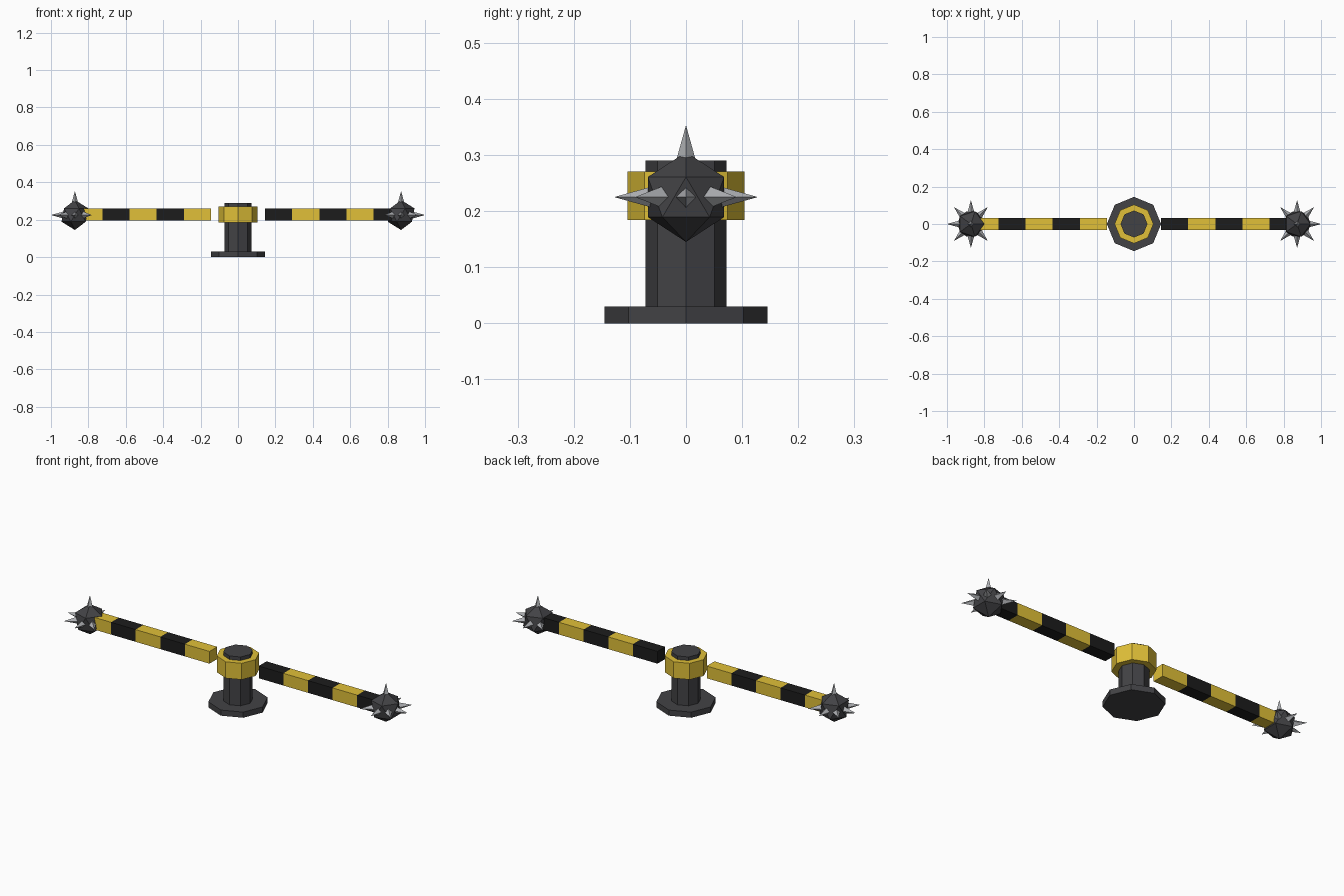
import bpy, bmesh, math
from mathutils import Matrix, Vector

if "Cube" in bpy.data.objects:
    bpy.data.objects.remove(bpy.data.objects["Cube"])


def material(name, rgb):
    m = bpy.data.materials.new(name)
    m.diffuse_color = (*rgb, 1)
    m.use_nodes = True
    m.node_tree.nodes["Principled BSDF"].inputs["Base Color"].default_value = m.diffuse_color
    return m


DARK = material("dark_metal", (0.055, 0.055, 0.06))
BLACK = material("black_paint", (0.012, 0.012, 0.012))
YELLOW = material("yellow_paint", (0.75, 0.53, 0.04))
STEEL = material("steel", (0.42, 0.43, 0.45))


def finish(name, bm, *mats):
    me = bpy.data.meshes.new(name)
    bm.to_mesh(me)
    bm.free()
    for m in mats:
        me.materials.append(m)
    ob = bpy.data.objects.new(name, me)
    bpy.context.collection.objects.link(ob)
    return ob


def octagon(name, r, z0, z1, mat):
    bm = bmesh.new()
    bmesh.ops.create_cone(bm, cap_ends=True, segments=8, radius1=r, radius2=r,
                          depth=z1 - z0,
                          matrix=Matrix.Translation((0, 0, (z0 + z1) / 2)))
    finish(name, bm, mat)


# Pedestal: foot plate, post and rotating collar
octagon("foot_plate", 0.145, 0, 0.03, DARK)
octagon("post", 0.072, 0.03, 0.29, DARK)
octagon("collar", 0.104, 0.184, 0.271, YELLOW)

AXIS_Z, STEP, WIDTH = 0.2275, 0.145, 0.065
BALL_X, BALL_Z, BALL_R, REACH = 0.872, 0.225, 0.08, 0.128

for side, label in ((-1, "left"), (1, "right")):
    # Striped arm: one box cut into five bands of alternating colour
    bm = bmesh.new()
    bmesh.ops.create_cube(bm, size=1, matrix=Matrix.Translation(
        (side * STEP * 3.5, 0, AXIS_Z)) @ Matrix.Diagonal((STEP * 5, WIDTH, WIDTH, 1)))
    for i in range(2, 6):
        bmesh.ops.bisect_plane(bm, geom=bm.verts[:] + bm.edges[:] + bm.faces[:],
                               plane_co=(side * STEP * i, 0, 0), plane_no=(1, 0, 0))
    for f in bm.faces:
        x = f.calc_center_median().x - f.normal.x * 0.01
        f.material_index = math.floor(x / STEP) % 2
    finish(label + "_arm", bm, YELLOW, BLACK)

    # Faceted ball at the arm tip
    centre = Matrix.Translation((side * BALL_X, 0, BALL_Z))
    bm = bmesh.new()
    bmesh.ops.create_icosphere(bm, subdivisions=1, radius=BALL_R, matrix=centre)
    finish(label + "_ball", bm, DARK)

    # Four-sided spikes: a ring of eight plus one upright
    dirs = [Vector((math.cos(a), math.sin(a), 0))
            for a in (i * math.pi / 4 for i in range(8))] + [Vector((0, 0, 1))]
    bm = bmesh.new()
    for d in dirs:
        if d.x * side < -0.99:
            continue  # the arm occupies this direction
        rot = d.to_track_quat('Z', 'Y').to_matrix().to_4x4() if d.z == 0 else Matrix()
        bmesh.ops.create_cone(bm, cap_ends=True, segments=4, radius1=0.019, radius2=0,
                              depth=REACH - 0.06,
                              matrix=centre @ rot @ Matrix.Translation((0, 0, (REACH + 0.06) / 2)))
    finish(label + "_spikes", bm, STEEL)
